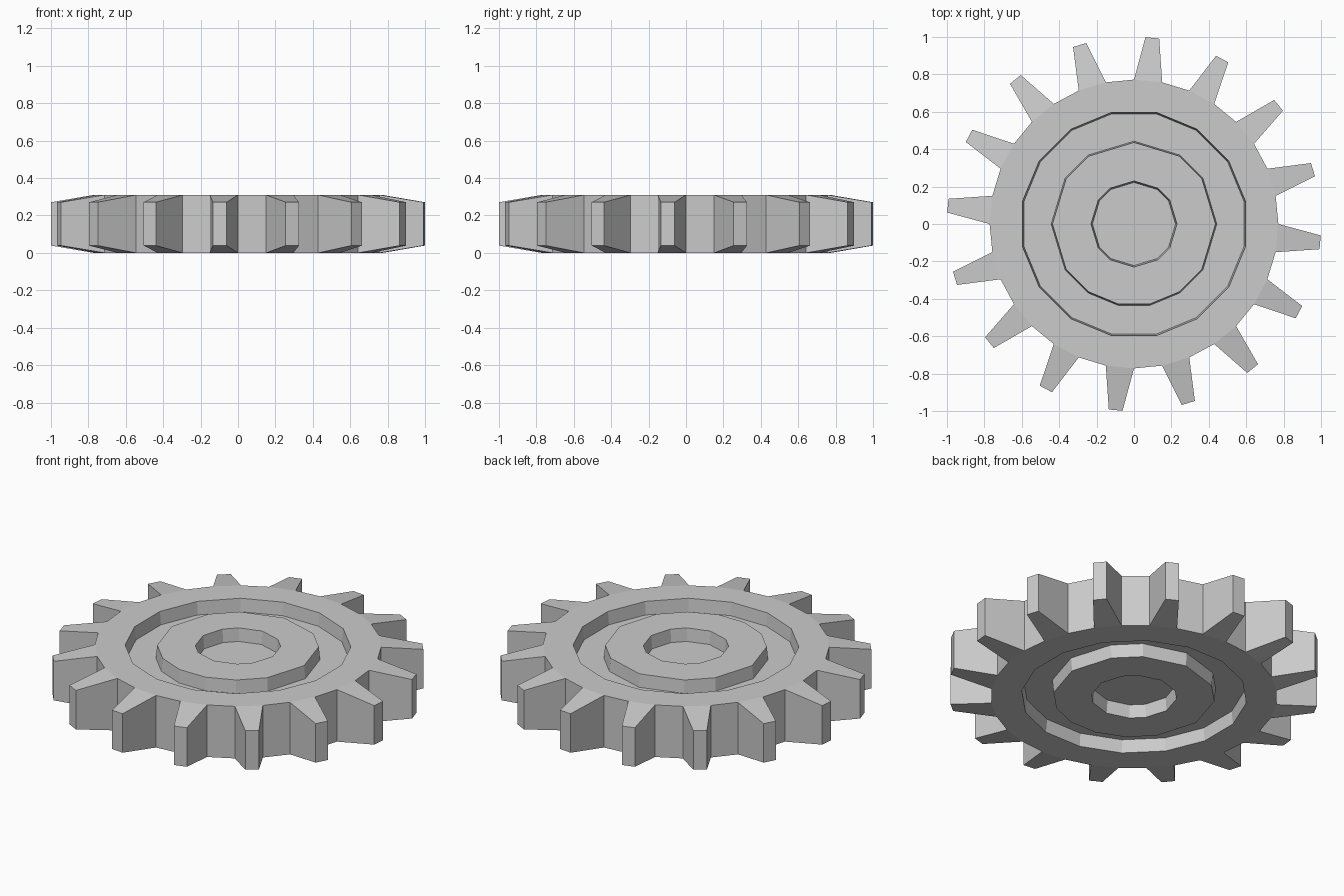
import bpy, bmesh
from math import sin, cos, radians

if "Cube" in bpy.data.objects:
    bpy.data.objects.remove(bpy.data.objects["Cube"])

MID = 0.155           # half thickness
bm = bmesh.new()
STEP = 11.25

# angular layouts of the low-poly circles (degrees)
A_RIM = [STEP * k for k in range(32)]
A_RING = [STEP * k for k in range(1, 32, 2)]
A_HUB = [0, 33.75, 56.25, 90, 123.75, 146.25, 180, 213.75,
         236.25, 258.75, 281.25, 303.75, 326.25]
A_BORE = [q + d for q in (0, 90, 180, 270) for d in (0, 33.75, 56.25)]


def loop(angles, r, z):
    vs = [bm.verts.new((r * cos(radians(a)), r * sin(radians(a)), MID + z)) for a in angles]
    for a, b in zip(vs, vs[1:] + vs[:1]):
        bm.edges.new((a, b))
    return vs


def wall(lo, hi):
    n = len(lo)
    for i in range(n):
        j = (i + 1) % n
        bm.faces.new((lo[i], lo[j], hi[j], hi[i]))


def annulus(outer, inner):
    edges = []
    for vs in (outer, inner):
        edges += [bm.edges.get((a, b)) for a, b in zip(vs, vs[1:] + vs[:1])]
    bmesh.ops.triangle_fill(bm, use_beauty=True, use_dissolve=False, edges=edges,
                            normal=(0, 0, 1))


# both faces of the wheel: rim, recessed groove, hub and blind bore
rims = []
for s in (-1, 1):
    top, floor = s * MID, s * 0.078
    rim = loop(A_RIM, 0.772, top)
    ring_hi, ring_lo = loop(A_RING, 0.609, top), loop(A_RING, 0.601, floor)
    hub_lo, hub_hi = loop(A_HUB, 0.443, floor), loop(A_HUB, 0.436, top)
    bore_hi, bore_lo = loop(A_BORE, 0.23, top), loop(A_BORE, 0.222, floor)
    annulus(rim, ring_hi)
    wall(ring_lo, ring_hi)
    annulus(ring_lo, hub_lo)
    wall(hub_lo, hub_hi)
    annulus(hub_hi, bore_hi)
    wall(bore_lo, bore_hi)
    bm.faces.new(bore_lo)
    rims.append(rim)

# outer edge: flat gaps alternating with tapered teeth
lo, hi = rims
for k in range(32):
    j = (k + 1) % 32
    base = (lo[k], lo[j], hi[j], hi[k])
    if k % 2 == 0:
        bm.faces.new(base)
        continue
    a = radians(STEP * (k + 0.5))
    tip = []
    for w, z in ((-1, -1), (1, -1), (1, 1), (-1, 1)):
        w *= 0.037
        tip.append(bm.verts.new((cos(a) - w * sin(a), sin(a) + w * cos(a), MID + z * 0.116)))
    wall(base, tip)
    bm.faces.new(tip)

bmesh.ops.recalc_face_normals(bm, faces=bm.faces)
bmesh.ops.dissolve_limit(bm, angle_limit=radians(0.5), verts=bm.verts, edges=bm.edges)
me = bpy.data.meshes.new("gear_wheel")
bm.to_mesh(me)
bm.free()
bpy.context.collection.objects.link(bpy.data.objects.new("gear_wheel", me))
